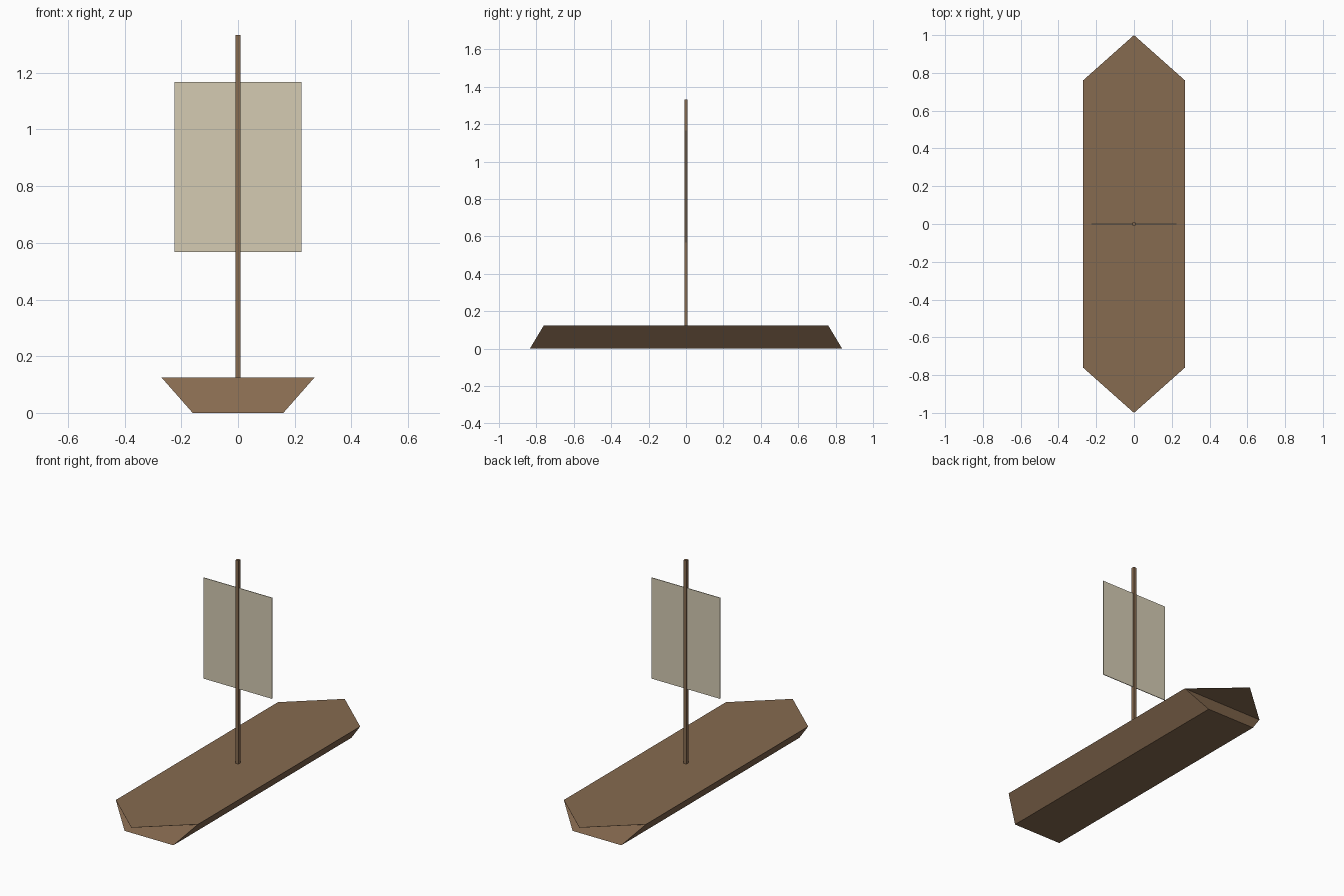
import bpy, bmesh

if "Cube" in bpy.data.objects:
    bpy.data.objects.remove(bpy.data.objects["Cube"])

DECK_Z = 0.125


def material(name, color):
    m = bpy.data.materials.new(name)
    m.diffuse_color = (*color, 1)
    m.use_nodes = True
    m.node_tree.nodes["Principled BSDF"].inputs["Base Color"].default_value = m.diffuse_color
    return m


wood = material("wood", (0.24, 0.145, 0.08))
cloth = material("cloth", (0.66, 0.6, 0.45))


def loft(name, lower, upper, mat):
    """Closed solid between two matching outlines."""
    bm = bmesh.new()
    a = [bm.verts.new(p) for p in lower]
    b = [bm.verts.new(p) for p in upper]
    n = len(a)
    bm.faces.new(a[::-1])
    bm.faces.new(b)
    for i in range(n):
        j = (i + 1) % n
        bm.faces.new((a[i], a[j], b[j], b[i]))
    bmesh.ops.recalc_face_normals(bm, faces=bm.faces)
    mesh = bpy.data.meshes.new(name)
    bm.to_mesh(mesh)
    bm.free()
    mesh.materials.append(mat)
    obj = bpy.data.objects.new(name, mesh)
    bpy.context.collection.objects.link(obj)
    return obj


def rect(x, y, z):
    return [(-x, -y, z), (x, -y, z), (x, y, z), (-x, y, z)]


# Hull: narrower but slightly longer at the bottom
loft("hull", rect(0.16, 0.835, 0), rect(0.27, 0.76, DECK_Z), wood)

# Flat pointed deck plates overhanging both ends
for name, s in (("bow_plate", -1), ("stern_plate", 1)):
    outline = [(-0.27, s * 0.76), (0.27, s * 0.76), (0, s * 1.0)]
    loft(name, [(x, y, DECK_Z - 0.001) for x, y in outline],
         [(x, y, DECK_Z) for x, y in outline], wood)

# Square mast standing on the deck
loft("mast", rect(0.009, 0.009, DECK_Z), rect(0.009, 0.009, 1.333), wood)

# Thin rectangular sail
loft("sail", rect(0.224, 0.002, 0.568), rect(0.224, 0.002, 1.167), cloth)
